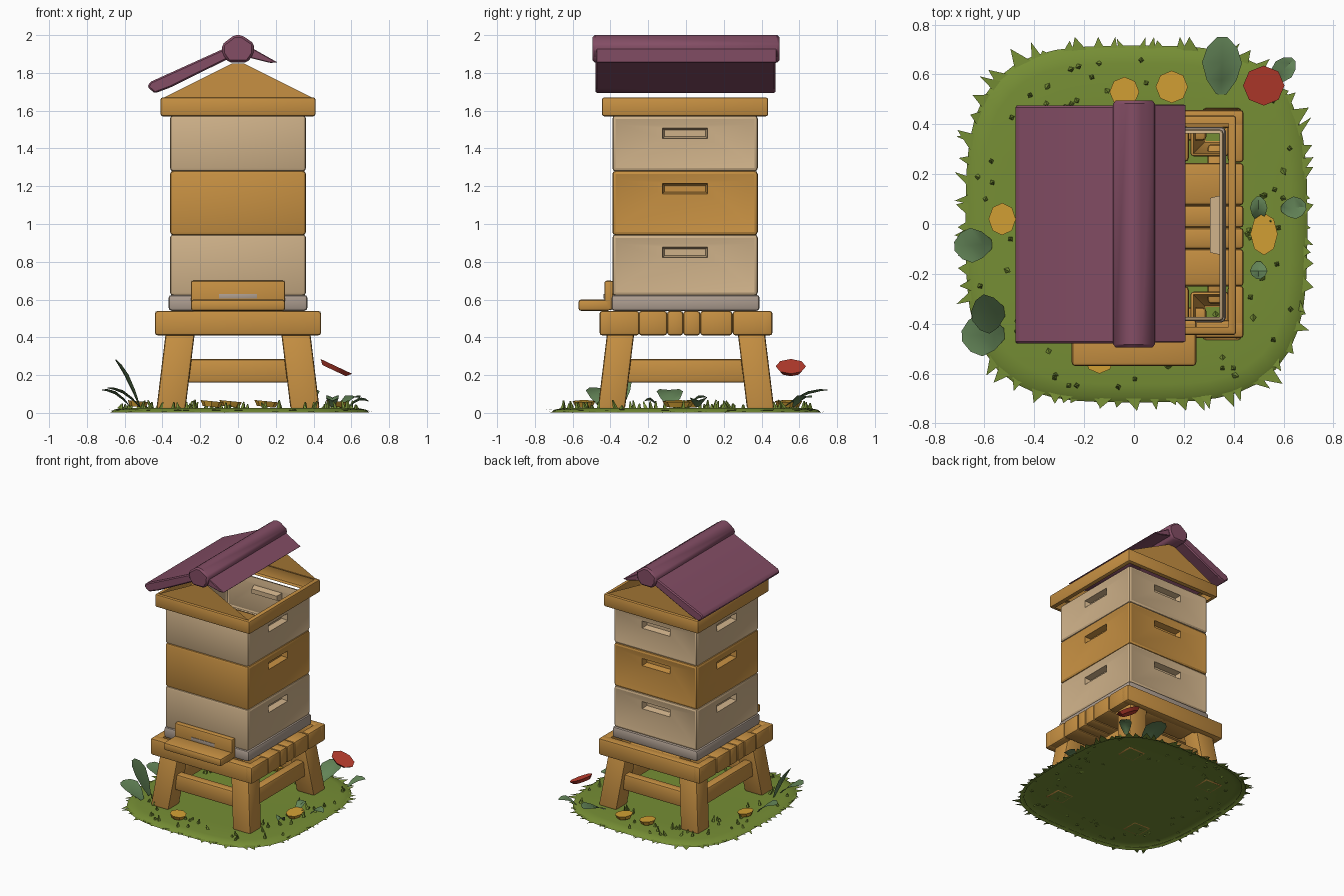
import bpy, bmesh, math, random
from mathutils import Vector, Matrix

if "Cube" in bpy.data.objects:
    bpy.data.objects.remove(bpy.data.objects["Cube"])

random.seed(4)


def material(name, r, g, b):
    m = bpy.data.materials.new(name)
    m.diffuse_color = (r, g, b, 1)
    m.use_nodes = True
    m.node_tree.nodes["Principled BSDF"].inputs["Base Color"].default_value = m.diffuse_color
    return m


WOOD = material("honey wood", 0.57, 0.28, 0.055)
CREAM = material("cream wood", 0.62, 0.44, 0.25)
GREY = material("pale grey wood", 0.42, 0.34, 0.28)
ROOF = material("plum roof", 0.23, 0.075, 0.13)
GRASS = material("grass green", 0.18, 0.27, 0.035)
LEAF = material("leaf green", 0.13, 0.24, 0.10)
RED = material("petal red", 0.54, 0.05, 0.03)
YELLOW = material("petal yellow", 0.66, 0.36, 0.035)


def finish(name, bm, mat):
    me = bpy.data.meshes.new(name)
    bm.to_mesh(me)
    bm.free()
    me.materials.append(mat)
    ob = bpy.data.objects.new(name, me)
    bpy.context.collection.objects.link(ob)
    return ob


def box_bm(x0, x1, y0, y1, z0, z1, bevel):
    bm = bmesh.new()
    bmesh.ops.create_cube(bm, size=1)
    for v in bm.verts:
        v.co = (x0 + (v.co.x + 0.5) * (x1 - x0), y0 + (v.co.y + 0.5) * (y1 - y0),
                z0 + (v.co.z + 0.5) * (z1 - z0))
    bmesh.ops.bevel(bm, geom=list(bm.edges), offset=bevel, segments=2, profile=0.5, affect='EDGES')
    bm.normal_update()
    return bm


def box(name, dims, mat, bevel=0.015):
    return finish(name, box_bm(*dims, bevel), mat)


def shell_bm(dims, bevel=0.015, lip=0.0):
    """Box open at top and bottom, with an optional inward lip."""
    bm = box_bm(*dims, bevel)
    caps = [f for f in bm.faces if abs(f.normal.z) > 0.99]
    if lip:
        bmesh.ops.inset_individual(bm, faces=caps, thickness=lip)
    bmesh.ops.delete(bm, geom=caps, context='FACES')
    return bm


def prism(name, pts, y0, y1, mat, bevel=0.008):
    """Extrude an x-z profile along y."""
    bm = bmesh.new()
    f = bm.faces.new([bm.verts.new((x, y0, z)) for x, z in pts])
    new = bmesh.ops.extrude_face_region(bm, geom=[f])["geom"]
    bmesh.ops.translate(bm, verts=[g for g in new if isinstance(g, bmesh.types.BMVert)], vec=(0, y1 - y0, 0))
    bmesh.ops.recalc_face_normals(bm, faces=bm.faces)
    if bevel:
        bmesh.ops.bevel(bm, geom=list(bm.edges), offset=bevel, segments=1, profile=0.5, affect='EDGES')
    return finish(name, bm, mat)


# Hive boxes: recessed side panels with hand holds on three sides
def hive_box(name, z0, z1, mat):
    bm = shell_bm((-0.36, 0.36, -0.39, 0.38, z0, z1), 0.018)
    sides = [f for f in bm.faces if abs(f.normal.x) > 0.99 or f.normal.y > 0.99]
    bmesh.ops.inset_individual(bm, faces=sides, thickness=0.045, depth=-0.01)
    bmesh.ops.inset_individual(bm, faces=sides, thickness=0.01)
    for f in sides:
        c = f.calc_center_median()
        u = 1 if abs(f.normal.x) > 0.9 else 0
        for v in f.verts:
            v.co[u] = c[u] + math.copysign(0.12, v.co[u] - c[u])
            v.co.z = z1 - 0.095 + math.copysign(0.028, v.co.z - c.z)
    bmesh.ops.inset_individual(bm, faces=sides, thickness=0.015, depth=-0.045)
    finish(name, bm, mat)


finish("hive_base", shell_bm((-0.368, 0.368, -0.395, 0.39, 0.54, 0.625), 0.018), GREY)
hive_box("lower_hive_box", 0.62, 0.945, CREAM)
hive_box("middle_hive_box", 0.94, 1.282, WOOD)
hive_box("upper_hive_box", 1.278, 1.575, CREAM)

# Roof frame and gables
finish("roof_frame", shell_bm((-0.41, 0.41, -0.445, 0.435, 1.57, 1.67), 0.012, 0.028), WOOD)
for name, y in (("front_gable", -0.425), ("back_gable", 0.415)):
    bm = bmesh.new()
    bm.faces.new([bm.verts.new(p) for p in ((-0.4, y, 1.665), (0.4, y, 1.665), (0.03, y, 1.85), (-0.03, y, 1.85))])
    finish(name, bm, WOOD)

# Long left slope, short right slope and ridge cap
prism("left_roof_slope", [(-0.48, 1.725), (-0.465, 1.752), (-0.06, 1.935), (-0.04, 1.88),
                          (-0.36, 1.722), (-0.44, 1.692)], -0.48, 0.475, ROOF)
prism("right_roof_slope", [(0.05, 1.945), (0.21, 1.855), (0.17, 1.853), (0.04, 1.885)], -0.475, 0.48, ROOF, 0.004)
prism("ridge_cap", [(-0.085, 1.95), (-0.02, 2.0), (0.02, 2.0), (0.085, 1.955), (0.082, 1.90),
                    (0.05, 1.855), (-0.05, 1.855), (-0.082, 1.90)], -0.495, 0.495, ROOF, 0.012)

# Landing board and entrance
box("landing_board", (-0.25, 0.25, -0.57, -0.40, 0.54, 0.60), WOOD)
box("entrance_board", (-0.25, 0.25, -0.432, -0.385, 0.545, 0.70), WOOD, 0.012)
box("entrance_slot", (-0.1, 0.1, -0.436, -0.43, 0.605, 0.63), GREY, 0.001)

# Stand top: planks in the middle, framed openings over the legs
cuts = [-0.25, -0.1, -0.015, 0.075, 0.245]
for i, (a, b) in enumerate(zip(cuts, cuts[1:])):
    box(f"stand_plank_{i + 1}", (-0.44, 0.44, a, b, 0.41, 0.54), WOOD)
for side, s in (("front", -1), ("back", 1)):
    def span(a, b):
        return tuple(sorted((s * a, s * b)))
    box(f"{side}_stand_beam", (-0.44, 0.44, *span(0.385, 0.458), 0.41, 0.54), WOOD)
    box(f"{side}_stand_block", (-0.22, 0.22, *span(0.25, 0.40), 0.41, 0.54), WOOD)
    for t, n in ((-1, "left"), (1, "right")):
        x0, x1 = sorted((t * 0.375, t * 0.44))
        box(f"{side}_{n}_stand_edge", (x0, x1, *span(0.247, 0.458), 0.41, 0.54), WOOD)
        # Splayed hollow leg
        bm = shell_bm((-0.077, 0.077, -0.072, 0.072, 0.02, 0.46), 0.014)
        for v in bm.verts:
            k = (0.43 - v.co.z) / 0.41
            v.co.x += t * (0.305 + 0.05 * k)
            v.co.y += s * (0.345 + 0.05 * k)
        finish(f"{side}_{n}_leg", bm, WOOD)
    box(f"{side}_rail", (-0.29, 0.29, *span(0.335, 0.405), 0.16, 0.285), WOOD)
for n, t in (("left", -1), ("right", 1)):
    box(f"{n}_rail", (t * 0.33 - 0.035, t * 0.33 + 0.035, -0.32, 0.32, 0.16, 0.285), WOOD)


# Ground: rounded square sheet with a soft rim
def rim(a, k=1.0):
    c, s = math.cos(a), math.sin(a)
    r = (abs(c) ** 3.4 + abs(s) ** 3.4) ** (-1 / 3.4) * k
    return 0.685 * r * c + 0.01, 0.715 * r * s


N = 56
bm = bmesh.new()
prev = None
for k, z in ((1.0, 0.003), (0.97, 0.018), (0.9, 0.027), (0.6, 0.022)):
    ring = [bm.verts.new((*rim(math.tau * i / N, k), z)) for i in range(N)]
    if prev:
        for i in range(N):
            j = (i + 1) % N
            bm.faces.new((prev[i], prev[j], ring[j], ring[i]))
    prev = ring
bm.faces.new(prev)
finish("ground", bm, GRASS)

# Jagged grass fringe
bm = bmesh.new()
for i in range(76):
    a = math.tau * (i + random.uniform(-0.3, 0.3)) / 76
    w = random.uniform(0.03, 0.06)
    tip = rim(a + random.uniform(-0.04, 0.04), random.uniform(1.01, 1.08))
    tip = (max(-0.72, min(0.72, tip[0])), max(-0.75, min(0.75, tip[1])))
    pts = [(*rim(a - w, 0.96), 0.012), (*tip, random.uniform(0.0, 0.02)), (*rim(a + w, 0.96), 0.012)]
    bm.faces.new([bm.verts.new(p) for p in reversed(pts)])
bm.verts.ensure_lookup_table()
bm.verts[1].co.z = 0.0
finish("grass_fringe", bm, GRASS)

# Small scattered tufts
bm = bmesh.new()
for i in range(80):
    x, y = rim(random.uniform(0, math.tau), random.uniform(0.6, 0.93))
    h = random.uniform(0.02, 0.05)
    mtx = (Matrix.Translation((x, y, 0.02 + h / 2)) @ Matrix.Rotation(random.uniform(0, 6), 4, 'Z')
           @ Matrix.Rotation(random.uniform(-0.5, 0.5), 4, 'X'))
    bmesh.ops.create_cone(bm, cap_ends=True, segments=4, radius1=0.013, radius2=0.004, depth=h, matrix=mtx)
finish("grass_tufts", bm, GRASS)


# Broad leaves
def leaf(name, base, tip, width):
    a, b = Vector(base), Vector(tip)
    side = (b - a).cross(Vector((0, 0, 1))).normalized() * width / 2
    bm = bmesh.new()
    rows = []
    for t, w in ((0, 0.25), (0.25, 0.75), (0.55, 1), (0.82, 0.75), (1, 0.25)):
        c = a.lerp(b, t) + Vector((0, 0, 0.02 * math.sin(math.pi * t)))
        up = Vector((0, 0, 0.015 * w))
        rows.append([bm.verts.new(p) for p in (c - side * w + up, c, c + side * w + up)])
    for p, q in zip(rows, rows[1:]):
        for i in (0, 1):
            bm.faces.new((p[i], p[i + 1], q[i + 1], q[i]))
    bmesh.ops.solidify(bm, geom=list(bm.faces), thickness=0.008)
    finish(name, bm, LEAF)


leaves = [((0.35, 0.52, 0.03), (0.355, 0.75, 0.12), 0.16), ((-0.52, -0.35, 0.03), (-0.65, -0.37, 0.28), 0.16),
          ((-0.52, -0.44, 0.03), (-0.69, -0.45, 0.13), 0.17), ((-0.57, -0.08, 0.03), (-0.72, -0.09, 0.12), 0.14),
          ((0.59, 0.06, 0.03), (0.69, 0.07, 0.06), 0.09), ((0.5, 0.01, 0.03), (0.5, 0.11, 0.08), 0.07),
          ((0.5, -0.15, 0.03), (0.5, -0.22, 0.06), 0.07), ((0.55, 0.57, 0.03), (0.64, 0.66, 0.08), 0.09)]
for i, args in enumerate(leaves):
    leaf(f"leaf_{i + 1}", *args)


# Flower heads
def flower(name, pos, rx, ry, depth, tilt, mat):
    bm = bmesh.new()
    mtx = (Matrix.Translation(pos) @ Matrix.Rotation(tilt, 4, 'Y') @ Matrix.Diagonal((rx, ry, 1, 1)))
    bmesh.ops.create_cone(bm, cap_ends=True, segments=8, radius1=0.75, radius2=1, depth=depth, matrix=mtx)
    finish(name, bm, mat)


for i, (x, y, rx, ry) in enumerate(((0.52, -0.04, 0.055, 0.085), (-0.53, 0.02, 0.055, 0.065),
                                    (-0.04, 0.53, 0.06, 0.06), (0.15, 0.55, 0.065, 0.065),
                                    (-0.14, -0.54, 0.06, 0.06))):
    flower(f"yellow_flower_{i + 1}", (x, y, 0.047), rx, ry, 0.03, 0.1, YELLOW)
flower("red_flower", (0.515, 0.555, 0.235), 0.092, 0.08, 0.025, 0.44, RED)

# Smooth shading with crisp edges
bpy.ops.object.select_all(action='SELECT')
bpy.context.view_layer.objects.active = bpy.data.objects["ground"]
bpy.ops.object.shade_smooth_by_angle(angle=math.radians(35))
